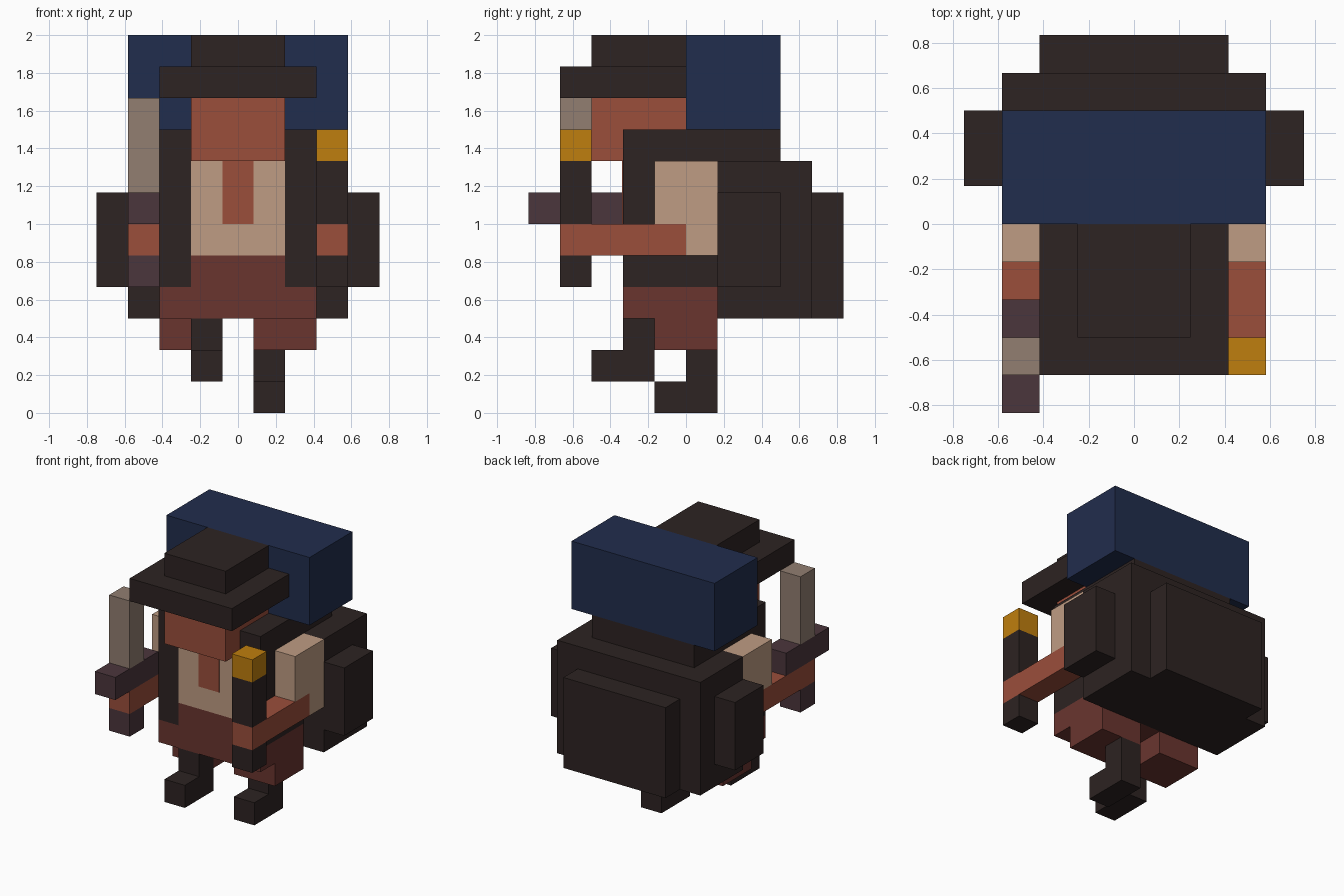
import bpy, bmesh
from mathutils import Vector

cube = bpy.data.objects.get("Cube")
if cube:
    bpy.data.objects.remove(cube, do_unlink=True)

U = 1 / 6  # one block of the grid


def material(name, rgb):
    lin = [((c / 255 + 0.055) / 1.055) ** 2.4 if c > 10 else c / 255 / 12.92 for c in rgb]
    m = bpy.data.materials.new(name)
    m.use_nodes = True
    m.diffuse_color = (*lin, 1)
    bsdf = m.node_tree.nodes["Principled BSDF"]
    bsdf.inputs["Base Color"].default_value = (*lin, 1)
    bsdf.inputs["Roughness"].default_value = 0.9
    return m


leather = material("dark leather", (45, 35, 34))
blue = material("blue blanket", (33, 45, 77))
skin = material("tanned skin", (155, 78, 59))
shirt = material("beige shirt", (191, 156, 131))
trousers_mat = material("red brown trousers", (106, 53, 47))
steel = material("grey blade", (146, 126, 113))
plum = material("plum hilt", (75, 54, 60))
flame = material("amber flame", (191, 126, 14))


def part(name, mat, *boxes, mirror=False):
    """Object made of boxes given in grid blocks: (x0, x1, y0, y1, z0, z1)."""
    bm = bmesh.new()
    flipped = [(-x1, -x0, *rest) for x0, x1, *rest in boxes] if mirror else []
    for x0, x1, y0, y1, z0, z1 in list(boxes) + flipped:
        lo, hi = Vector((x0, y0, z0)) * U, Vector((x1, y1, z1)) * U
        verts = bmesh.ops.create_cube(bm, size=1)["verts"]
        bmesh.ops.scale(bm, vec=hi - lo, verts=verts)
        bmesh.ops.translate(bm, vec=(lo + hi) / 2, verts=verts)
    mesh = bpy.data.meshes.new(name)
    bm.to_mesh(mesh)
    bm.free()
    mesh.materials.append(mat)
    ob = bpy.data.objects.new(name, mesh)
    bpy.context.collection.objects.link(ob)
    return ob


# Head and hat
part("head", skin, (-1.5, 1.5, -3, 0, 8, 10))
part("hat_brim", leather, (-2.5, 2.5, -4, 0, 10, 11))
part("hat_crown", leather, (-1.5, 1.5, -3, 0, 11, 12))

# Torso
part("shirt_front", shirt, (-1.5, 1.5, -2, 1, 5, 8))
part("open_collar", skin, (-0.5, 0.5, -2.03, -1.9, 6, 8))
part("vest_sides", leather, (1.5, 2.5, -2, 1, 4, 8), (1.5, 2.5, -2, 0, 8, 9), mirror=True)
part("vest_back_yoke", leather, (-2.5, 2.5, 0, 3, 8, 9))

# Trousers and legs, right foot lifted in a stride
part("trousers", trousers_mat, (-2.5, 2.5, -2, 1, 3, 4), (-1.5, 1.5, -2, 1, 4, 5))
part("trouser_legs", trousers_mat, (0.5, 2.5, -1, 1, 2, 3), mirror=True)
part("left_boot", leather, (0.5, 1.5, 0, 1, 1, 2), (0.5, 1.5, -1, 1, 0, 1))
part("right_boot", leather, (-1.5, -0.5, -2, -1, 2, 3), (-1.5, -0.5, -3, -1, 1, 2))

# Arms
part("sleeves", shirt, (2.5, 3.5, -1, 1, 6, 8), (2.5, 3.5, 0, 1, 5, 6), mirror=True)
part("forearms", skin, (2.5, 3.5, -4, 0, 5, 6), mirror=True)

# Torch in the left hand
part("torch_handle", leather, (2.5, 3.5, -4, -3, 4, 5), (2.5, 3.5, -4, -3, 6, 8))
part("torch_flame", flame, (2.5, 3.5, -4, -3, 8, 9))

# Sword in the right hand
part("sword_pommel", plum, (-3.5, -2.5, -4, -3, 4, 5))
part("sword_guard", plum, (-3.5, -2.5, -5, -2, 6, 7))
part("sword_blade", steel, (-3.5, -2.5, -4, -3, 7, 10))

# Backpack and bedroll
part("backpack", leather, (-3.5, 3.5, 1, 4, 3, 8))
part("backpack_rear_pocket", leather, (-2.5, 2.5, 4, 5, 3, 7))
part("backpack_side_pockets", leather, (3.5, 4.5, 1, 3, 4, 7), mirror=True)
part("bedroll", blue, (-3.5, 3.5, 0, 3, 9, 12))
